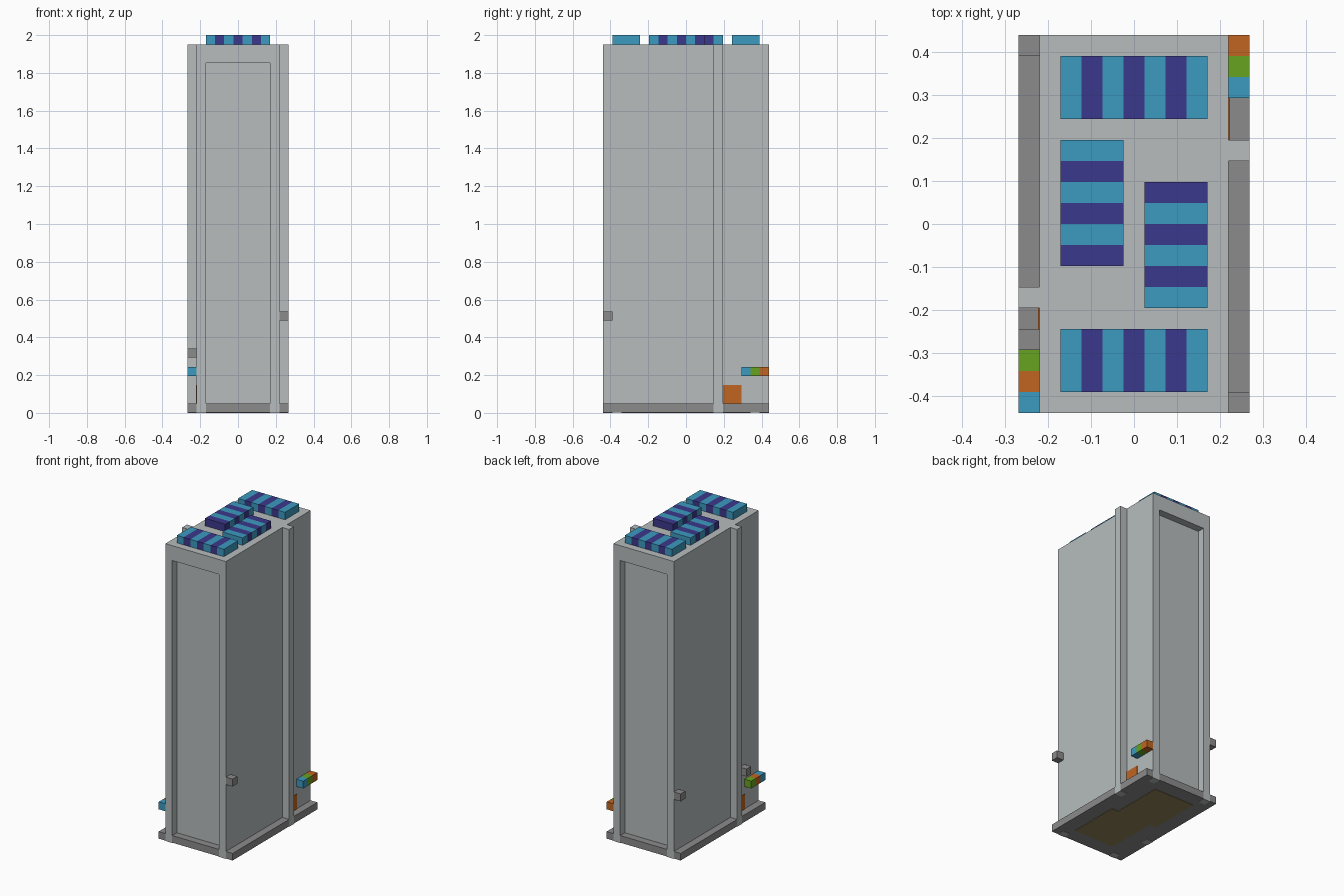
import bpy, bmesh
from mathutils import Vector

if "Cube" in bpy.data.objects:
    bpy.data.objects.remove(bpy.data.objects["Cube"], do_unlink=True)

U = 2 / 41  # one block


def material(name, rgb):
    linear = [((c / 255 + 0.055) / 1.055) ** 2.4 for c in rgb]
    m = bpy.data.materials.new(name)
    m.use_nodes = True
    m.diffuse_color = (*linear, 1)
    bsdf = m.node_tree.nodes["Principled BSDF"]
    bsdf.inputs["Base Color"].default_value = (*linear, 1)
    bsdf.inputs["Roughness"].default_value = 0.8
    return m


light = material("light_grey", (183, 188, 188))
grey = material("mid_grey", (139, 139, 139))
cyan = material("sky_blue", (60, 154, 192))
purple = material("deep_violet", (59, 56, 140))
orange = material("burnt_orange", (193, 101, 34))
green = material("leaf_green", (102, 163, 32))
brown = material("olive_brown", (146, 130, 88))


def part(name, boxes):
    """One object made of axis-aligned boxes: (x range, y range, z range, material)."""
    bm = bmesh.new()
    mats = []
    for xs, ys, zs, mat in boxes:
        if mat not in mats:
            mats.append(mat)
        geom = bmesh.ops.create_cube(bm, size=1)
        for v in geom["verts"]:
            v.co = Vector([(r[0] + r[1]) / 2 + c * (r[1] - r[0])
                           for r, c in zip((xs, ys, zs), v.co)]) * U
            for f in v.link_faces:
                f.material_index = mats.index(mat)
    mesh = bpy.data.meshes.new(name)
    bm.to_mesh(mesh)
    bm.free()
    for m in mats:
        mesh.materials.append(m)
    ob = bpy.data.objects.new(name, mesh)
    bpy.context.collection.objects.link(ob)
    return ob


def span(a, b, s):
    """Range from a to b, mirrored when s is -1."""
    return tuple(sorted((a * s, b * s)))


def carve(ob, xs, ys, zs):
    cutter = part("cutter", [(xs, ys, zs, light)])
    cutter.hide_render = True
    mod = ob.modifiers.new("carve", "BOOLEAN")
    mod.operation, mod.solver, mod.object = "DIFFERENCE", "EXACT", cutter
    bpy.context.view_layer.update()
    mesh = bpy.data.meshes.new_from_object(
        ob.evaluated_get(bpy.context.evaluated_depsgraph_get()))
    ob.modifiers.clear()
    ob.data = mesh
    bpy.data.objects.remove(cutter, do_unlink=True)


# Tower body: recessed front and back panels, four corner feet
body = part("tower_body", [((-4.5, 4.5), (-9, 9), (0, 40), light)])
for s in (-1, 1):
    carve(body, (-3.5, 3.5), span(8, 10, s), (-1, 38))
carve(body, (-6, 6), (-8, 8), (-1, 1))

# Plinth fitted around the feet and pilasters
low = (0.05, 1)
plinth = [((-4.5, 4.5), (-8, 8), low, grey)]
for s in (-1, 1):
    plinth += [((-3.5, 3.5), span(8, 9, s), low, grey),
               (span(4.5, 5.5, s), span(-9, 3, s), low, grey),
               (span(4.5, 5.5, s), span(4, 9, s), low, grey)]
part("plinth", plinth)

# Pilasters, painted wall patches and underside panels, turned half round
for s, side in ((1, "left"), (-1, "right")):
    part(side + "_pilaster", [(span(4.5, 5.5, s), span(3, 4, s), (0, 40), light)])
    part(side + "_wall_patch", [(span(4.5, 4.58, s), span(4, 6, s), (1, 3), orange)])
    part(side + "_underside_panel",
         [(span(-2.5, 3.5, s), span(-7, 0, s), (0, 0.1), brown)])

# Striped side bars
for side, s, start, colours in (("left", 1, 6, (cyan, green, orange)),
                                ("right", -1, -9, (cyan, orange, green))):
    part(side + "_striped_bar",
         [(span(4.5, 5.5, s), (start + i, start + i + 1), (4, 5), c)
          for i, c in enumerate(colours)])

# Small wall studs
for name, s, y, z in (("left_front_stud", 1, -9, 10),
                      ("right_front_stud", -1, -6, 6),
                      ("right_back_stud", -1, 8, 8)):
    part(name, [(span(4.5, 5.5, s), (y, y + 1), (z, z + 1), grey)])

# Striped roof blocks: end blocks striped across x, middle blocks along y
roof = (40, 41)
stripes = (cyan, purple)
for name, y in (("front_roof_block", -8), ("back_roof_block", 5)):
    part(name, [((i - 3.5, i - 2.5), (y, y + 3), roof, stripes[i % 2])
                for i in range(7)])
for name, x, y, first in (("right_roof_block", -3.5, -2, 1),
                          ("left_roof_block", 0.5, -4, 0)):
    part(name, [((x, x + 3), (y + i, y + i + 1), roof, stripes[(i + first) % 2])
                for i in range(6)])
